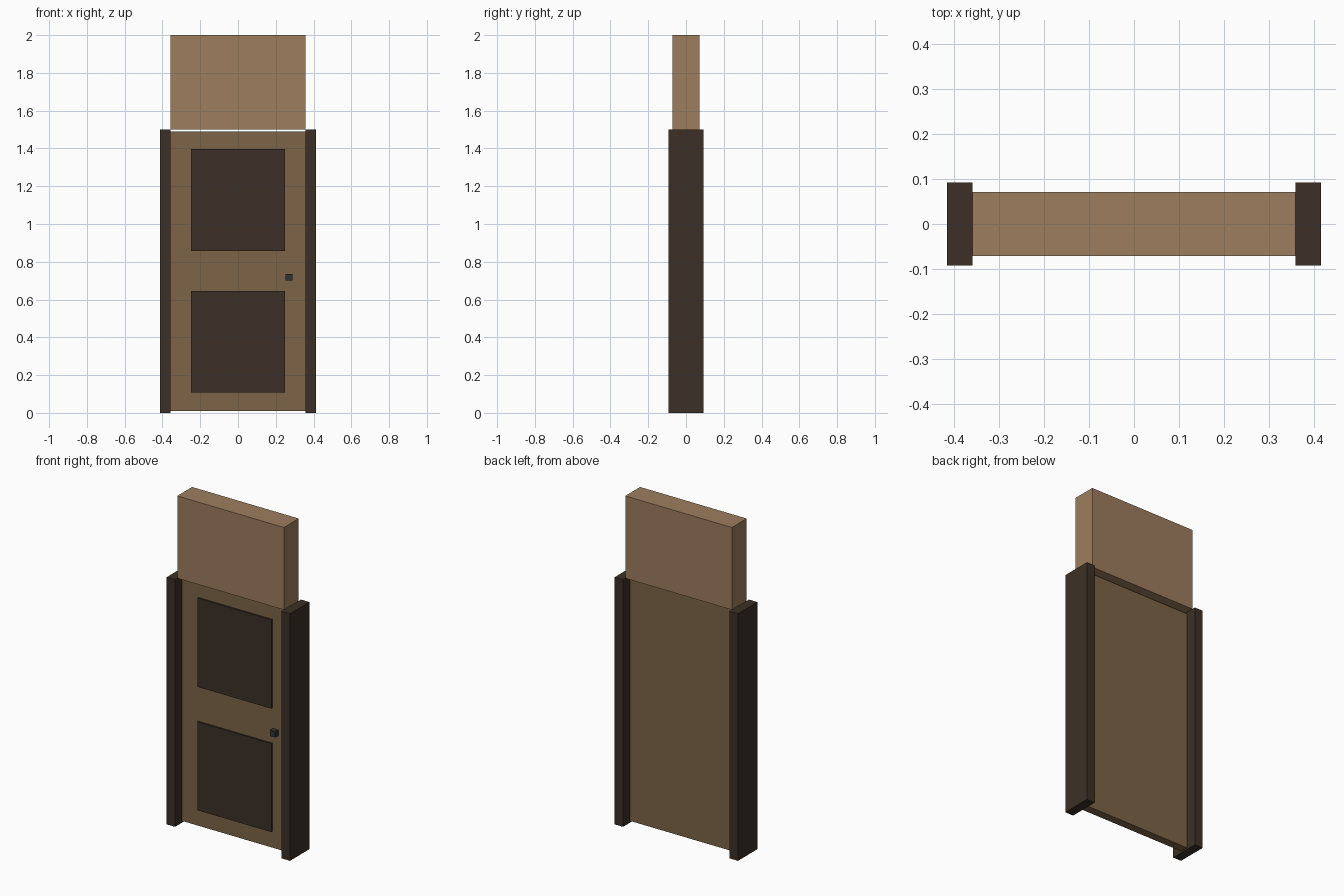
import bpy

if "Cube" in bpy.data.objects:
    bpy.data.objects.remove(bpy.data.objects["Cube"])


def material(name, color):
    m = bpy.data.materials.new(name)
    m.diffuse_color = (*color, 1)
    m.use_nodes = True
    m.node_tree.nodes["Principled BSDF"].inputs["Base Color"].default_value = m.diffuse_color
    return m


light_wood = material("light_wood", (0.337, 0.205, 0.114))
door_wood = material("door_wood", (0.205, 0.127, 0.063))
dark_wood = material("dark_wood", (0.045, 0.030, 0.020))
metal = material("dark_metal", (0.028, 0.032, 0.037))


def box(name, x, y, z, mat):
    """Box spanning the (min, max) range on each axis."""
    spans = (x, y, z)
    bpy.ops.mesh.primitive_cube_add(size=1, location=[(a + b) / 2 for a, b in spans])
    ob = bpy.context.object
    ob.name = name
    ob.scale = [b - a for a, b in spans]
    bpy.ops.object.transform_apply(location=False, rotation=False, scale=True)
    ob.data.materials.append(mat)
    return ob


OPENING = 0.358   # half width of the doorway

# Wall section above the doorway
box("wall_above_door", (-OPENING, OPENING), (-0.071, 0.071), (1.5, 2.0), light_wood)

# Side posts
box("left_post", (-0.414, -OPENING), (-0.0925, 0.0925), (0, 1.5), dark_wood)
box("right_post", (OPENING, 0.414), (-0.0925, 0.0925), (0, 1.5), dark_wood)

# Door leaf, with a small gap at top and bottom
box("door", (-OPENING, OPENING), (-0.025, 0.025), (0.01, 1.49), door_wood)

# Raised panels on the front only
for name, z in (("lower_panel", (0.108, 0.645)), ("upper_panel", (0.857, 1.396))):
    box(name, (-0.248, 0.248), (-0.035, -0.02), z, dark_wood)

# Square door knob
box("door_knob", (0.252, 0.288), (-0.055, -0.02), (0.70, 0.735), metal)
